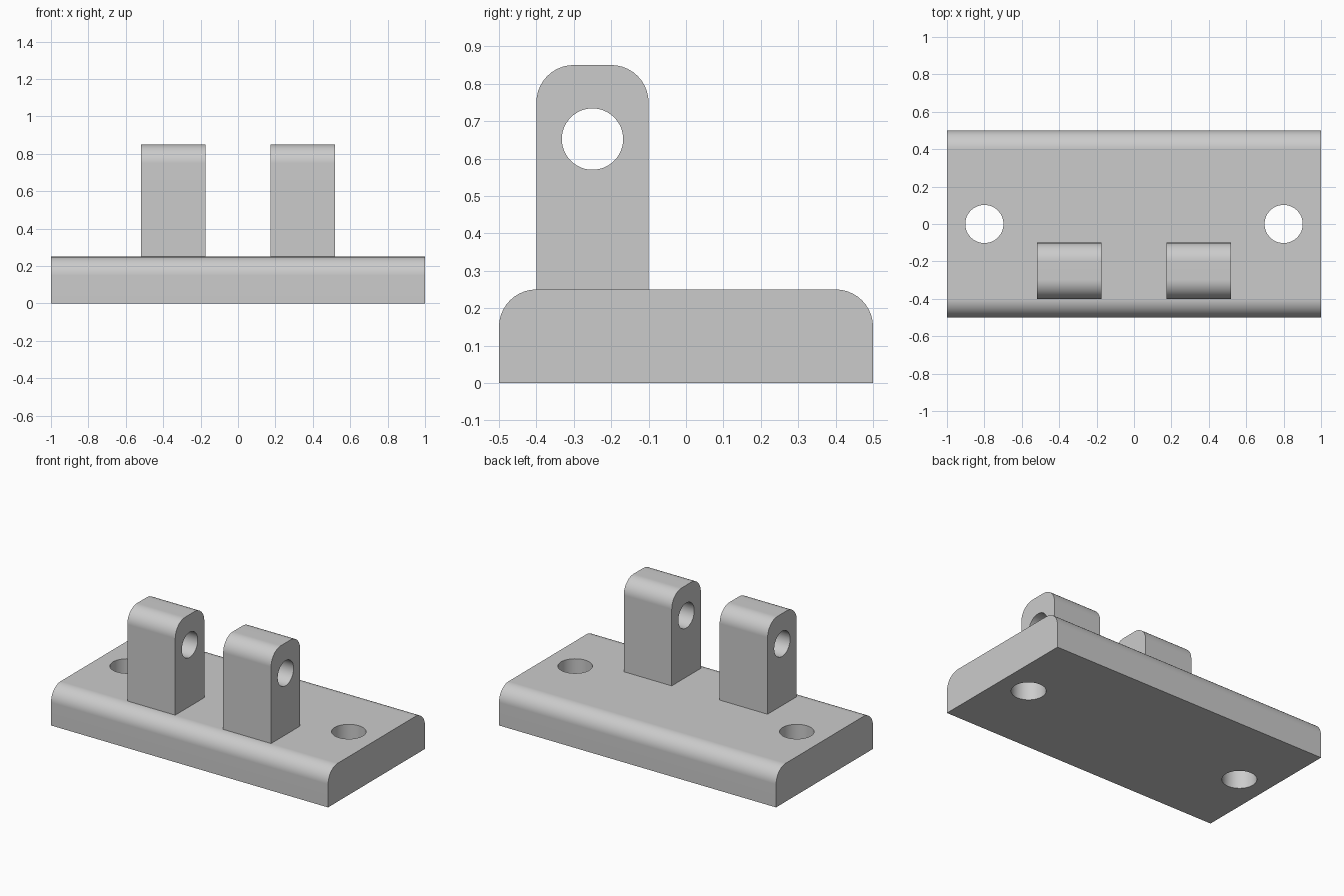
import bpy
import bmesh
from math import cos, sin, pi, radians
from mathutils import Matrix

cube = bpy.data.objects.get("Cube")
if cube:
    bpy.data.objects.remove(cube, do_unlink=True)

# Single grey material
grey = bpy.data.materials.new("light grey")
grey.use_nodes = True
colour = (0.6, 0.6, 0.6, 1)
grey.diffuse_color = colour
grey.node_tree.nodes["Principled BSDF"].inputs["Base Color"].default_value = colour

FILLET = 0.1
STEPS = 10


def add_object(name, bm):
    bmesh.ops.recalc_face_normals(bm, faces=bm.faces)
    mesh = bpy.data.meshes.new(name)
    bm.to_mesh(mesh)
    bm.free()
    obj = bpy.data.objects.new(name, mesh)
    bpy.context.collection.objects.link(obj)
    mesh.materials.append(grey)
    return obj


def rounded_block(name, x0, x1, y0, y1, z0, z1):
    """Side profile with rounded top corners, extruded along x."""
    profile = [(y0, z0), (y1, z0)]
    for cy, start in ((y1 - FILLET, 0), (y0 + FILLET, pi / 2)):
        for i in range(STEPS + 1):
            a = start + i / STEPS * pi / 2
            profile.append((cy + FILLET * cos(a), z1 - FILLET + FILLET * sin(a)))
    bm = bmesh.new()
    face = bm.faces.new([bm.verts.new((x0, y, z)) for y, z in profile])
    ext = bmesh.ops.extrude_face_region(bm, geom=[face])
    verts = [v for v in ext["geom"] if isinstance(v, bmesh.types.BMVert)]
    bmesh.ops.translate(bm, verts=verts, vec=(x1 - x0, 0, 0))
    return add_object(name, bm)


def drill(obj, centre, radius, axis):
    """Cut a round through hole along the given axis."""
    bm = bmesh.new()
    turn = Matrix.Rotation(pi / 2, 4, "Y") if axis == "X" else Matrix()
    bmesh.ops.create_cone(bm, cap_ends=True, segments=48, radius1=radius,
                          radius2=radius, depth=1,
                          matrix=Matrix.Translation(centre) @ turn)
    cutter = add_object("hole_cutter", bm)
    cutter.hide_render = True
    mod = obj.modifiers.new("hole", "BOOLEAN")
    mod.operation = "DIFFERENCE"
    mod.solver = "EXACT"
    mod.object = cutter
    bpy.context.view_layer.objects.active = obj
    bpy.ops.object.modifier_apply(modifier=mod.name)
    bpy.data.objects.remove(cutter, do_unlink=True)


def finish(obj):
    """Smooth fillets and bores, crisp edges, flat large faces."""
    bpy.ops.object.select_all(action="DESELECT")
    obj.select_set(True)
    bpy.context.view_layer.objects.active = obj
    bpy.ops.object.shade_smooth_by_angle(angle=radians(30))
    mod = obj.modifiers.new("flat faces", "WEIGHTED_NORMAL")
    mod.keep_sharp = True


# Base plate with two mounting holes
base = rounded_block("base_plate", -1, 1, -0.5, 0.5, 0, 0.25)
for side in (-1, 1):
    drill(base, (side * 0.8, 0, 0.1), 0.102, "Z")
finish(base)

# Two upright lugs with pin holes
for name, side in (("left_lug", 1), ("right_lug", -1)):
    x0, x1 = sorted((side * 0.173, side * 0.519))
    lug = rounded_block(name, x0, x1, -0.4, -0.1, 0.25, 0.85)
    drill(lug, (side * 0.346, -0.25, 0.652), 0.082, "X")
    finish(lug)
